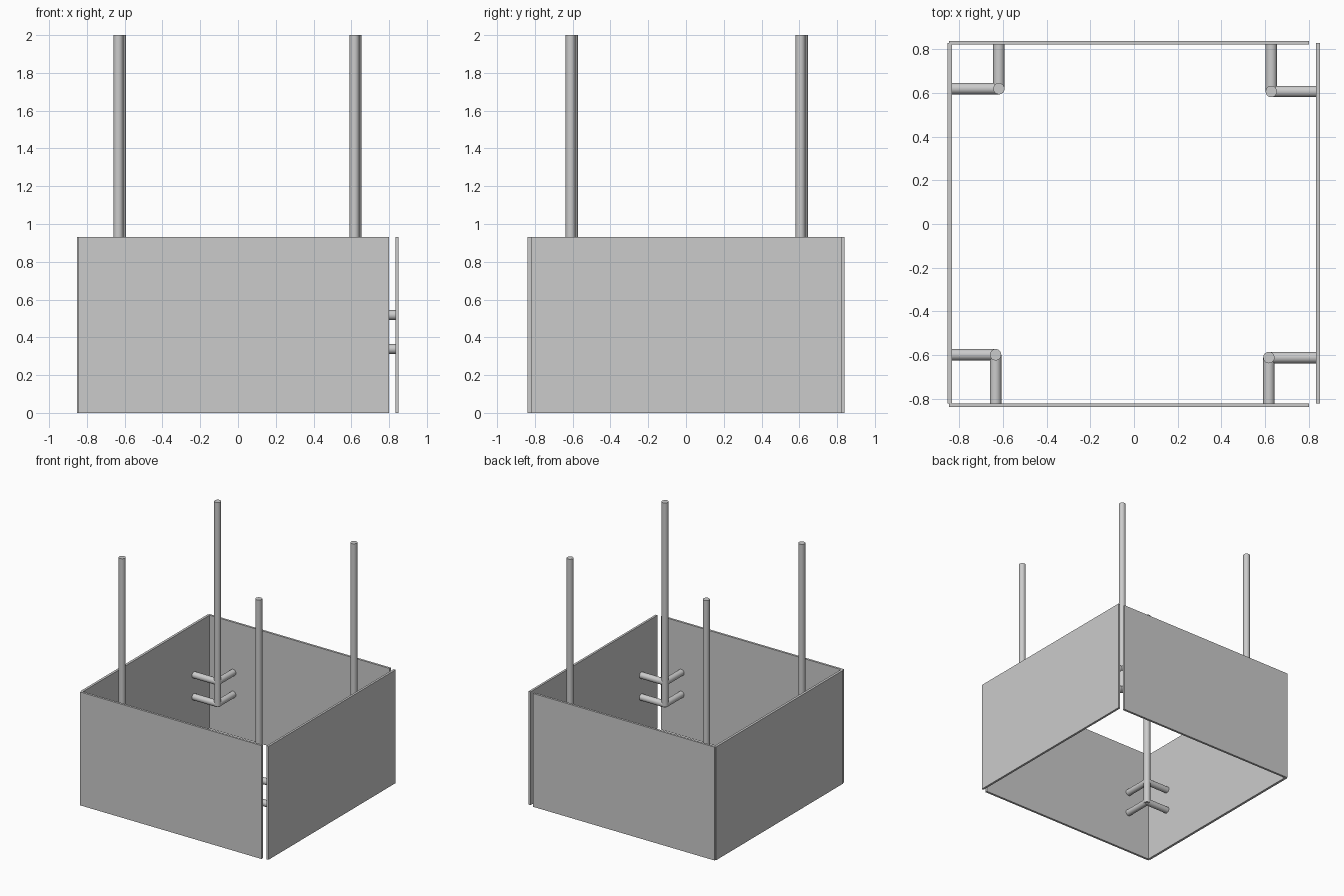
import bpy
from mathutils import Vector

if "Cube" in bpy.data.objects:
    bpy.data.objects.remove(bpy.data.objects["Cube"])

R = 0.026            # tube radius
PANEL_H = 0.93
ROD_Z = (0.338, 0.518)
POST_BOTTOM = 0.325
WALL_X, WALL_Y = 0.833, 0.82   # inner faces of the panels


def box(name, lo, hi):
    lo, hi = Vector(lo), Vector(hi)
    bpy.ops.mesh.primitive_cube_add(size=1, location=(lo + hi) / 2)
    o = bpy.context.object
    o.name = name
    o.scale = hi - lo
    bpy.ops.object.transform_apply(location=False, rotation=False, scale=True)


def tube(name, a, b):
    a, b = Vector(a), Vector(b)
    d = b - a
    bpy.ops.mesh.primitive_cylinder_add(vertices=32, radius=R, depth=d.length,
                                        location=(a + b) / 2)
    o = bpy.context.object
    o.name = name
    o.rotation_euler = d.to_track_quat('Z', 'Y').to_euler()
    bpy.ops.object.shade_smooth_by_angle()


# Four thin panels, open at the top and bottom
box("front_panel", (-0.847, -0.838, 0), (0.80, -0.82, PANEL_H))
box("back_panel", (-0.847, 0.82, 0), (0.80, 0.838, PANEL_H))
box("left_panel", (-0.853, -0.82, 0), (-0.833, 0.827, PANEL_H))
box("right_panel", (0.833, -0.82, 0), (0.851, 0.827, PANEL_H))

# Corner posts, each tied to its two panels by two pairs of rods
posts = {
    "front_left": (-0.633, -0.598),
    "front_right": (0.617, -0.611),
    "back_left": (-0.618, 0.619),
    "back_right": (0.628, 0.606),
}
for corner, (x, y) in posts.items():
    tube(corner + "_post", (x, y, POST_BOTTOM), (x, y, 2.0))
    sx = 1 if x > 0 else -1
    sy = 1 if y > 0 else -1
    for level, z in zip(("lower", "upper"), ROD_Z):
        tube(f"{corner}_{level}_side_rod", (x, y, z), (sx * WALL_X, y, z))
        tube(f"{corner}_{level}_end_rod", (x, y, z), (x, sy * WALL_Y, z))
